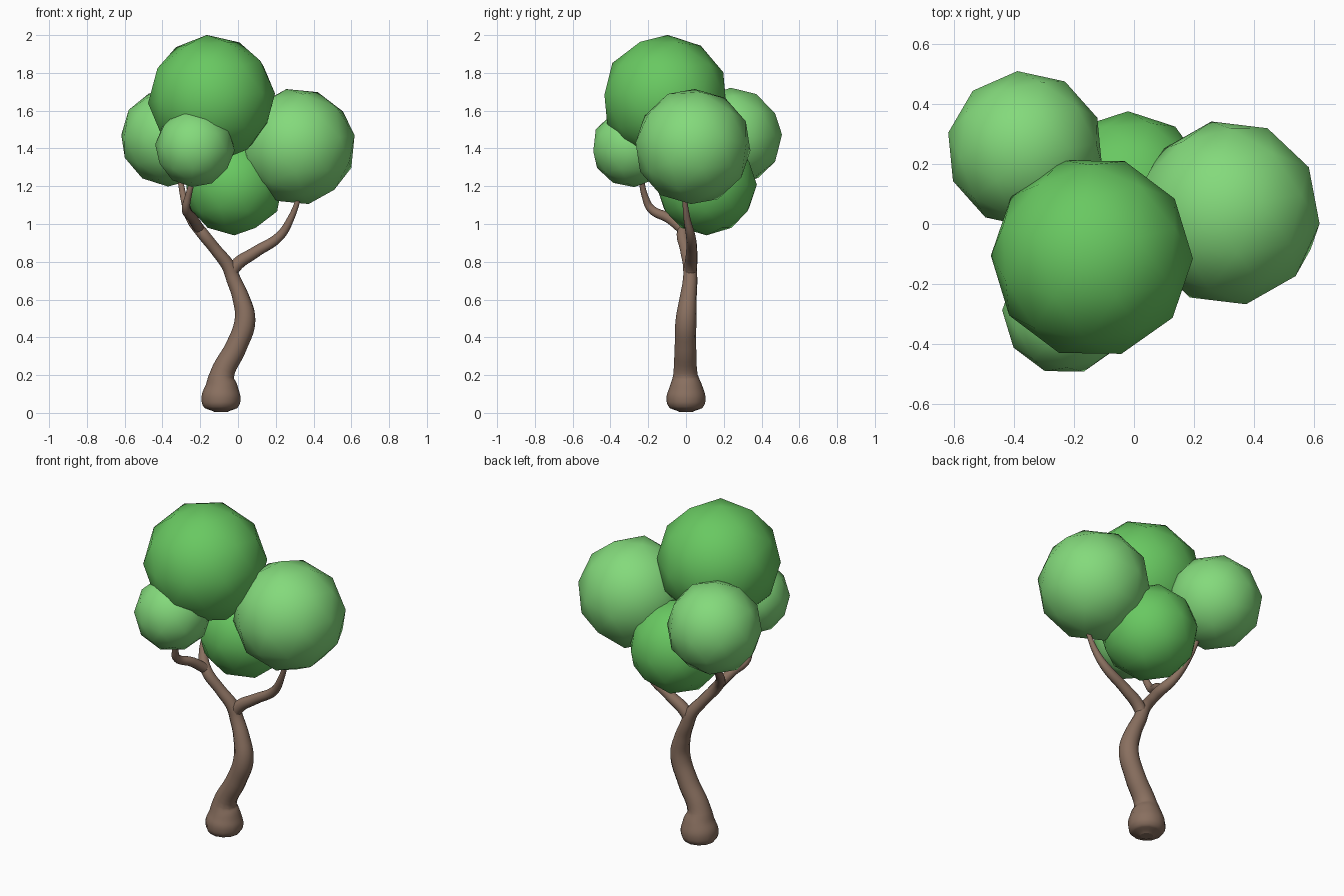
import bpy

if "Cube" in bpy.data.objects:
    bpy.data.objects.remove(bpy.data.objects["Cube"])


def material(name, rgb):
    m = bpy.data.materials.new(name)
    m.diffuse_color = (*rgb, 1)
    m.use_nodes = True
    m.node_tree.nodes["Principled BSDF"].inputs["Base Color"].default_value = m.diffuse_color
    return m


bark = material("bark", (0.25, 0.16, 0.115))
dark_green = material("dark_green", (0.14, 0.58, 0.12))
light_green = material("light_green", (0.23, 0.70, 0.20))


def limb(name, points):
    """Smooth tapered tube through (x, y, z, radius) points."""
    cu = bpy.data.curves.new(name, "CURVE")
    cu.dimensions = "3D"
    cu.bevel_depth = 1.0
    cu.bevel_resolution = 4
    cu.resolution_u = 6
    cu.use_fill_caps = True
    sp = cu.splines.new("BEZIER")
    sp.bezier_points.add(len(points) - 1)
    sp.radius_interpolation = "CARDINAL"
    for bp, (x, y, z, r) in zip(sp.bezier_points, points):
        bp.co = (x, y, z)
        bp.radius = r
        bp.handle_left_type = bp.handle_right_type = "AUTO"
    ob = bpy.data.objects.new(name, cu)
    bpy.context.collection.objects.link(ob)
    cu.materials.append(bark)
    # bake the tube to a mesh
    bpy.ops.object.select_all(action="DESELECT")
    ob.select_set(True)
    bpy.context.view_layer.objects.active = ob
    bpy.ops.object.convert(target="MESH")
    bpy.ops.object.shade_smooth()


def leaf_ball(name, centre, radius, tilt, mat):
    """Low-poly smooth-shaded foliage ball."""
    bpy.ops.mesh.primitive_ico_sphere_add(subdivisions=2, radius=radius,
                                          location=centre, rotation=tilt)
    ob = bpy.context.object
    ob.name = name
    ob.data.materials.append(mat)
    bpy.ops.object.shade_smooth()


# Trunk with bulbous base, continuing into the left branch and back twig
limb("trunk", [
    (-0.09, 0, 0.005, 0.035), (-0.09, 0, 0.025, 0.085), (-0.09, 0, 0.07, 0.103),
    (-0.088, 0, 0.13, 0.09), (-0.085, -0.003, 0.20, 0.065),
    (-0.01, -0.003, 0.35, 0.057), (0.037, 0, 0.49, 0.055),
    (0.015, 0.012, 0.61, 0.045), (-0.025, 0.022, 0.71, 0.038),
    (-0.05, 0.02, 0.775, 0.036), (-0.115, 0.0, 0.86, 0.031),
    (-0.20, -0.015, 0.965, 0.031), (-0.25, 0.03, 1.03, 0.026),
    (-0.285, 0.11, 1.13, 0.019), (-0.31, 0.18, 1.26, 0.014)])

# Right branch
limb("right_branch", [
    (-0.035, 0.022, 0.73, 0.030), (-0.015, 0.025, 0.775, 0.034),
    (0.09, 0.03, 0.85, 0.030), (0.22, 0.025, 0.935, 0.025),
    (0.28, 0.005, 1.03, 0.018), (0.33, -0.01, 1.16, 0.012)])

# Front twig
limb("front_twig", [
    (-0.20, -0.01, 0.965, 0.028), (-0.24, -0.09, 1.03, 0.027),
    (-0.275, -0.185, 1.08, 0.023), (-0.265, -0.215, 1.14, 0.018),
    (-0.235, -0.24, 1.25, 0.014)])

# Foliage
leaf_ball("top_foliage", (-0.14, -0.11, 1.665), 0.337, (-0.06, -0.06, 0.3), dark_green)
leaf_ball("right_foliage", (0.315, 0.037, 1.41), 0.31, (-0.07, -0.18, 0.2), light_green)
leaf_ball("left_back_foliage", (-0.362, 0.248, 1.46), 0.262, (0.05, 0.03, 0.1), light_green)
leaf_ball("front_foliage", (-0.228, -0.29, 1.405), 0.211, (0.1, 0.05, 0.3), light_green)
leaf_ball("lower_foliage", (-0.02, 0.108, 1.207), 0.267, (0, 0, 0), dark_green)
